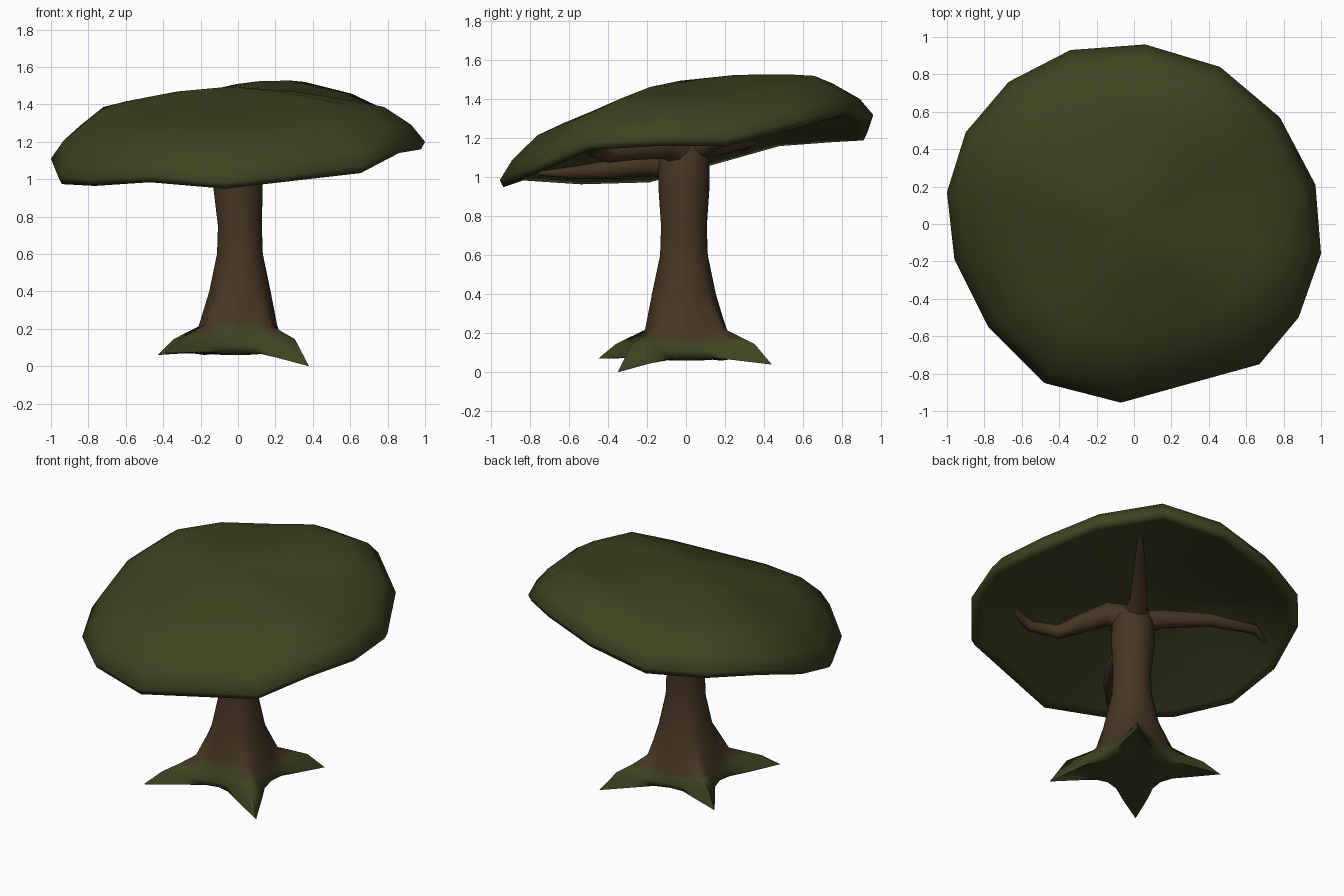
import bpy, math
from mathutils import Vector

if "Cube" in bpy.data.objects:
    bpy.data.objects.remove(bpy.data.objects["Cube"])

def material(name, rgb):
    m = bpy.data.materials.new(name)
    m.diffuse_color = (*rgb, 1)
    m.use_nodes = True
    m.node_tree.nodes["Principled BSDF"].inputs["Base Color"].default_value = m.diffuse_color
    return m

GREEN = material("moss_green", (0.046, 0.056, 0.014))
BROWN = material("bark_brown", (0.062, 0.036, 0.016))

def finish(obj, angle=60):
    bpy.ops.object.select_all(action='DESELECT')
    obj.select_set(True)
    bpy.context.view_layer.objects.active = obj
    bpy.ops.object.shade_smooth_by_angle(angle=math.radians(angle))

def loft(name, rings, start, end, mats):
    """Skin equal-sized rings (counter-clockwise, top to bottom), closed by a point at each end."""
    n = len(rings[0])
    verts = [p for r in rings for p in r] + [start, end]
    s, e = len(verts) - 2, len(verts) - 1
    last = (len(rings) - 1) * n
    faces = []
    for i in range(n):
        j = (i + 1) % n
        faces.append((s, i, j))
        for k in range(len(rings) - 1):
            a, b = k * n, (k + 1) * n
            faces.append((a + i, b + i, b + j, a + j))
        faces.append((e, last + j, last + i))
    me = bpy.data.meshes.new(name)
    me.from_pydata(verts, [], faces)
    for m in mats:
        me.materials.append(m)
    obj = bpy.data.objects.new(name, me)
    bpy.context.collection.objects.link(obj)
    return obj

# Canopy: irregular tilted rim (x, y, rim height), domed above and hollow below
rim = [(1.0, -.16, 1.20), (.97, .21, 1.20), (.78, .57, 1.29), (.46, .84, 1.37),
       (.06, .96, 1.32), (-.34, .93, 1.23), (-.67, .76, 1.22), (-.90, .49, 1.20),
       (-1.0, .17, 1.11), (-.96, -.19, 1.01), (-.78, -.55, 1.00), (-.48, -.85, 1.02),
       (-.07, -.955, .985), (.67, -.75, 1.07), (.88, -.50, 1.18)]
cx, cy = -.04, -.03

def canopy_ring(f, centre_z, bump):
    return [(cx + (x - cx) * f, cy + (y - cy) * f, z + (centre_z - z) * (1 - f) + bump)
            for x, y, z in rim]

rings = [canopy_ring(f, 1.49, b) for f, b in
         ((.33, .075), (.65, .115), (.79, .125), (.93, .07), (1.0, 0))]
rings += [canopy_ring(f, 1.30, b) for f, b in ((.98, -.042), (.93, -.035), (.5, .03))]
canopy = loft("canopy", rings, (cx, cy, 1.495), (cx, cy, 1.30), [GREEN])
finish(canopy, 110)

# Trunk flaring into four pointed roots
tips = [(.34, .44, .04), (-.43, .31, .06), (-.39, -.45, .07), (.38, -.35, 0.0)]
tip_angles = [math.atan2(y, x) % math.tau for x, y, z in tips]
spokes = []                                # angle, lobe weight, tip radius, tip height
for i, (x, y, z) in enumerate(tips):
    a, r = tip_angles[i], math.hypot(x, y)
    nxt = tip_angles[(i + 1) % 4] + (math.tau if i == 3 else 0)
    half = (nxt - a) / 2
    for off, w in ((-.55, .1), (-.25, .42), (0, 1), (.25, .42), (.55, .1), (1, 0)):
        spokes.append((a + off * half, w, r, z))

def trunk_ring(zs, rs, zl, rl, ox=0, oy=0):
    """Side height/radius, lobe height/radius; a lobe of None means the root tip."""
    out = []
    for a, w, tr, tz in spokes:
        r = rs + ((tr if rl is None else rl * tr / .55) - rs) * w if rl != rs else rs
        z = zs + ((tz if zl is None else zl) - zs) * w
        out.append((ox + r * math.cos(a), oy + r * math.sin(a), z))
    return out

rings = [trunk_ring(z, r, z, r, ox, -.01) for z, r, ox in
         ((1.19, .10, 0), (1.10, .13, 0), (.95, .132, 0), (.75, .118, .01),
          (.60, .123, .01), (.40, .165, .01))]
rings += [trunk_ring(.22, .21, .22, .25), trunk_ring(.155, .23, .185, .34),
          trunk_ring(.11, .245, .145, .44), trunk_ring(.08, .235, None, None),
          trunk_ring(.065, .21, .085, .45), trunk_ring(.06, .18, .075, .34)]
trunk = loft("trunk_and_roots", rings, (0, -.01, 1.21), (0, 0, .08), [BROWN, GREEN])
for p in trunk.data.polygons:              # moss on the low parts of the roots
    c = p.center
    front = c.y < -.15 and abs(c.x) < .12
    p.material_index = 1 if c.z < (.2 if front else .16) else 0
finish(trunk, 85)

# Branches under the canopy: x, y, z, radius
def branch(name, pts, sides=8):
    rings = []
    P = [Vector(p[:3]) for p in pts]
    for i, p in enumerate(P):
        d = (P[min(i + 1, len(P) - 1)] - P[max(i - 1, 0)]).normalized()
        side = d.cross(Vector((0, 0, 1))).normalized()
        up = side.cross(d)
        rings.append([p + pts[i][3] * (math.cos(t) * side - math.sin(t) * up)
                      for t in (math.tau * k / sides for k in range(sides))])
    finish(loft(name, rings, P[0], P[-1], [BROWN]))

branch("back_right_branch", [(0, 0, 1.12, .08), (.08, .14, 1.19, .052),
                             (.23, .33, 1.26, .036), (.41, .55, 1.35, .012)])
branch("front_right_branch", [(0, 0, 1.12, .10), (.12, -.10, 1.17, .075), (.19, -.25, 1.15, .06),
                              (.27, -.40, 1.12, .045), (.43, -.48, 1.14, .035),
                              (.56, -.46, 1.19, .026), (.61, -.40, 1.25, .01)])
branch("back_left_branch", [(0, 0, 1.10, .08), (-.15, .09, 1.15, .06), (-.40, .24, 1.17, .042),
                            (-.70, .32, 1.18, .03), (-.80, .29, 1.14, .01)])
branch("front_left_branch", [(0, 0, 1.06, .09), (-.08, -.18, 1.07, .065), (-.16, -.38, 1.04, .05),
                             (-.27, -.56, 1.025, .035), (-.43, -.75, 1.02, .012)])
